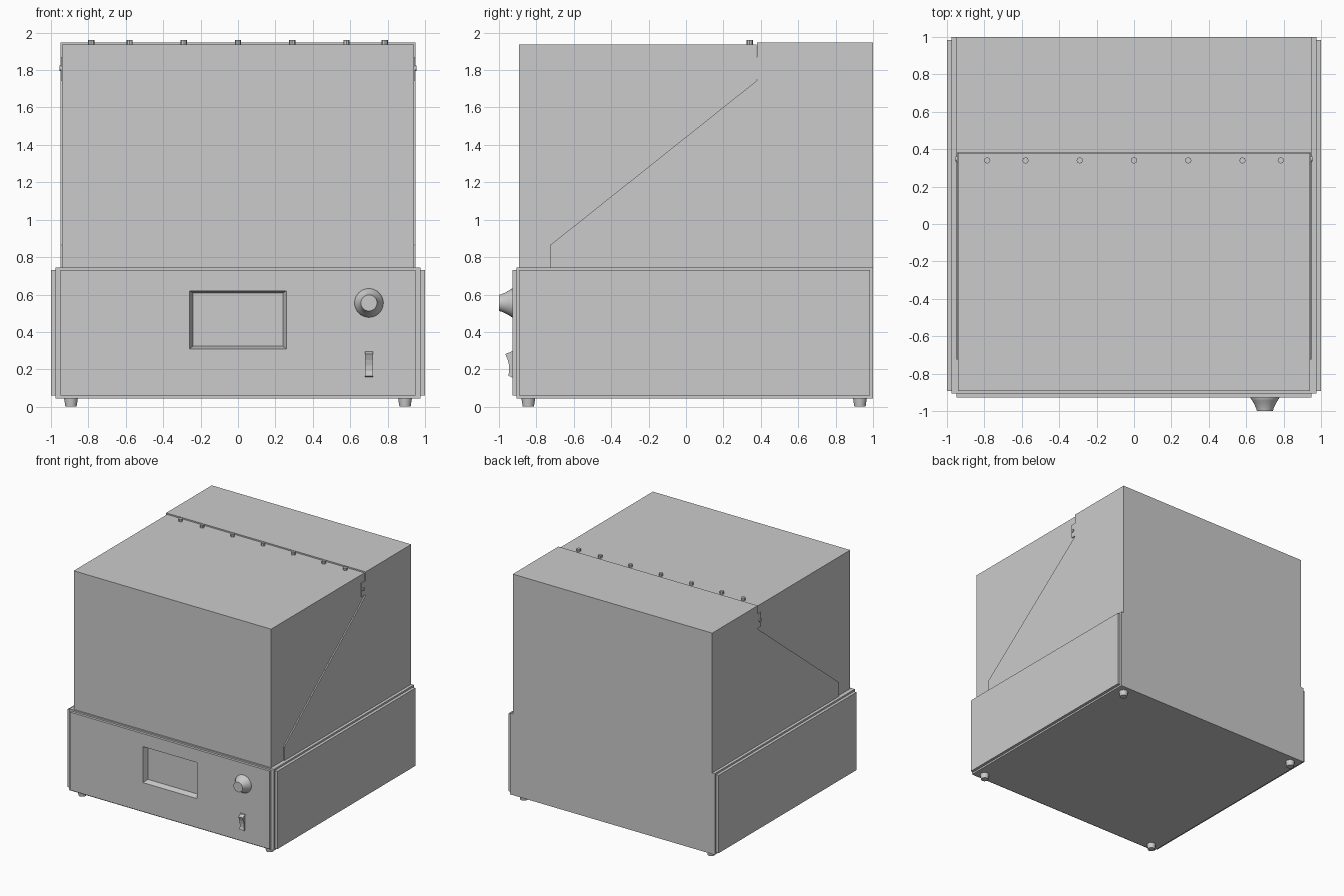
import bpy, bmesh
from math import sin, cos, pi

if "Cube" in bpy.data.objects:
    bpy.data.objects.remove(bpy.data.objects["Cube"])


def loft(name, rings, smooth=False):
    """Skin equal-length closed rings and cap both ends."""
    bm = bmesh.new()
    vs = [[bm.verts.new(p) for p in r] for r in rings]
    n = len(vs[0])
    for a, b in zip(vs, vs[1:]):
        for i in range(n):
            f = bm.faces.new((a[i], a[(i + 1) % n], b[(i + 1) % n], b[i]))
            f.smooth = smooth
    bm.faces.new(vs[0])
    bm.faces.new(vs[-1])
    bmesh.ops.recalc_face_normals(bm, faces=bm.faces)
    me = bpy.data.meshes.new(name)
    bm.to_mesh(me)
    bm.free()
    ob = bpy.data.objects.new(name, me)
    bpy.context.collection.objects.link(ob)
    return ob


def box(name, x0, x1, y0, y1, z0, z1):
    ring = lambda z: [(x0, y0, z), (x1, y0, z), (x1, y1, z), (x0, y1, z)]
    return loft(name, [ring(z0), ring(z1)])


def prism_x(name, x0, x1, profile):
    return loft(name, [[(x, y, z) for y, z in profile] for x in (x0, x1)])


def turned(name, centre, axis, steps, n=32, smooth=True):
    """Round part: steps are (radius, distance along axis)."""
    cx, cy, cz = centre
    rings = []
    for r, d in steps:
        ring = []
        for i in range(n):
            a = r * cos(2 * pi * i / n)
            b = r * sin(2 * pi * i / n)
            ring.append({'x': (cx + d, cy + a, cz + b),
                         'y': (cx + a, cy + d, cz + b),
                         'z': (cx + a, cy + b, cz + d)}[axis])
        rings.append(ring)
    return loft(name, rings, smooth)


def cut(ob, cutter):
    m = ob.modifiers.new("cut", 'BOOLEAN')
    m.operation = 'DIFFERENCE'
    m.solver = 'EXACT'
    m.object = cutter
    cutter.hide_render = True
    cutter.hide_viewport = False
    cutter.display_type = 'WIRE'


# base: core, front panel and stepped side panels
core = box("base_core", -0.975, 0.975, -0.905, 1.0, 0.045, 0.745)
panel = box("front_panel", -0.95, 0.95, -0.927, -0.905, 0.06, 0.732)
for s, side in ((-1, "left"), (1, "right")):
    box(side + "_side_panel", s * 0.975, s * 1.0, -0.892, 0.985, 0.06, 0.73)

# tapered display recess through the front panel into the core
rect = lambda w, z0, z1, y: [(-w, y, z0), (w, y, z0), (w, y, z1), (-w, y, z1)]
recess = loft("display_recess_cutter", [rect(0.258, 0.31, 0.62, -0.96),
                                        rect(0.258, 0.31, 0.62, -0.927),
                                        rect(0.24, 0.324, 0.608, -0.88)])
cut(core, recess)
cut(panel, recess)

# rear housing with thin cheeks sloping down beside the lid
housing = prism_x("rear_housing", -0.95, 0.95,
                  [(-0.725, 0.745), (-0.725, 0.865), (0.38, 1.745),
                   (0.38, 1.948), (1.0, 1.948), (1.0, 0.745)])
cut(housing, box("lid_opening_cutter", -0.94, 0.94, -1.0, 0.38, 0.7, 2.1))

# hinged lid
box("lid", -0.94, 0.94, -0.892, 0.378, 0.745, 1.938)

# hinge tabs and their screws
for s, side in ((-1, "left"), (1, "right")):
    box(side + "_hinge_tab", s * 0.935, s * 0.947, 0.33, 0.38, 1.75, 1.87)
    turned(side + "_hinge_screw", (s * 0.94, 0.348, 1.81), 'x',
           [(0.014, 0), (0.014, s * 0.015)], n=12, smooth=False)

# row of bolts along the hinge line
for i, x in enumerate((-0.785, -0.58, -0.29, 0, 0.29, 0.58, 0.785)):
    turned(f"lid_bolt_{i + 1}", (x, 0.34, 1.93), 'z',
           [(0.017, 0), (0.017, 0.03)], n=8, smooth=False)

# control knob
knob = turned("control_knob", (0.70, 0, 0.555), 'y',
              [(0.077, -0.925), (0.077, -0.930), (0.067, -0.945),
               (0.056, -0.965), (0.047, -0.985), (0.043, -1.0)], n=48)

# rocker switch in a slim bezel
box("switch_bezel", 0.673, 0.727, -0.932, -0.92, 0.155, 0.297)
prism_x("switch_rocker", 0.679, 0.721,
        [(-0.92, 0.295), (-0.935, 0.294), (-0.966, 0.282), (-0.953, 0.25),
         (-0.946, 0.22), (-0.945, 0.19), (-0.950, 0.165), (-0.92, 0.157)])

# four tapered feet
feet = [turned(f"foot_{'left' if x < 0 else 'right'}_{'front' if y < 0 else 'back'}",
               (x, y, 0), 'z', [(0.030, 0), (0.037, 0.046)], n=24)
        for x in (-0.893, 0.893) for y in (-0.843, 0.93)]

# keep rims crisp on the smooth round parts
bpy.ops.object.select_all(action='DESELECT')
for ob in feet + [knob]:
    ob.select_set(True)
bpy.context.view_layer.objects.active = knob
bpy.ops.object.shade_smooth_by_angle(angle=0.6)
